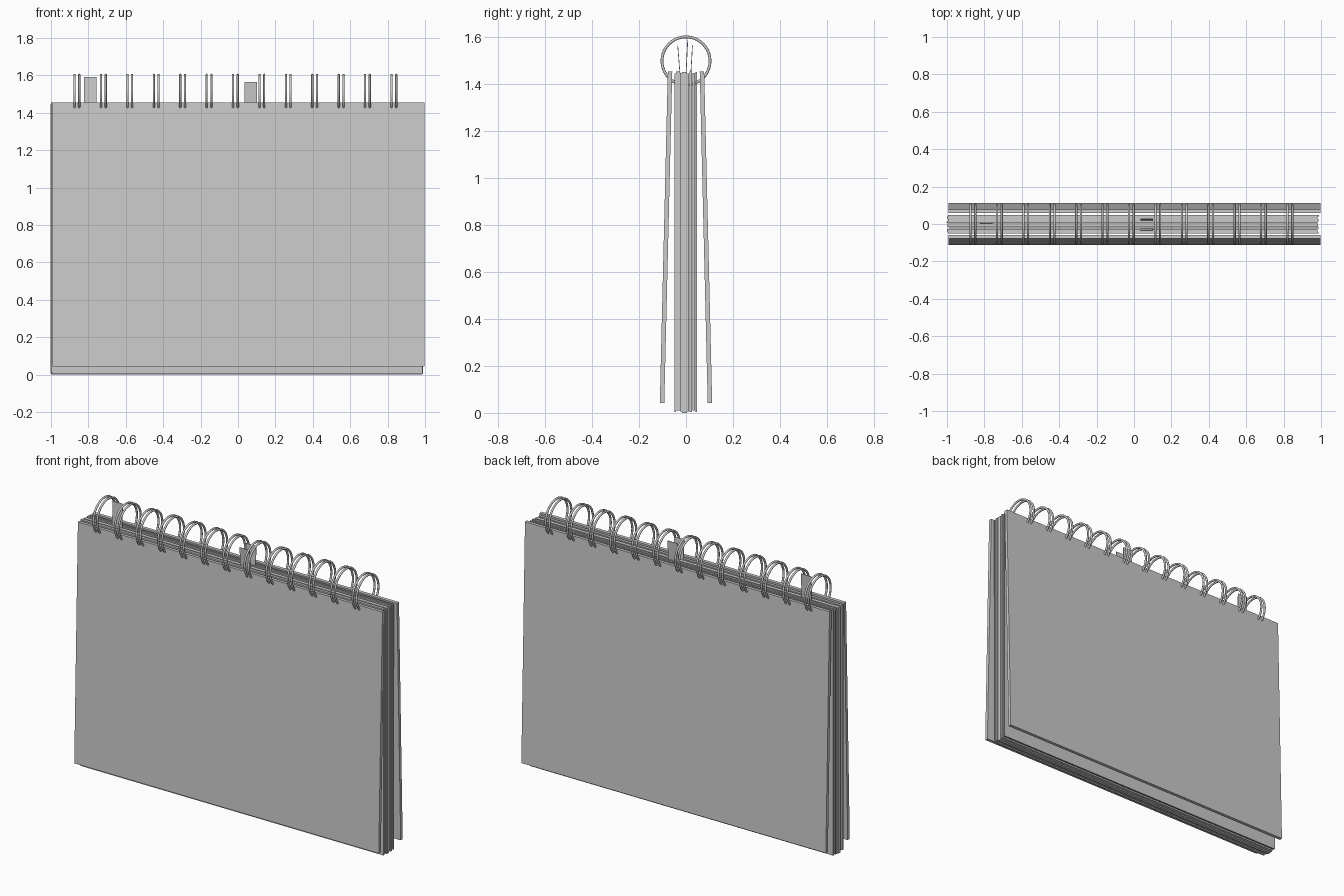
import bpy, math

if "Cube" in bpy.data.objects:
    bpy.data.objects.remove(bpy.data.objects["Cube"])


def slab(name, cx, cy, cz, sx, sy, sz, tilt=0.0):
    """Box with its tilt about the x axis."""
    bpy.ops.mesh.primitive_cube_add(size=1, location=(cx, cy, cz), rotation=(tilt, 0, 0))
    ob = bpy.context.object
    ob.name = name
    ob.scale = (sx, sy, sz)
    bpy.ops.object.transform_apply(location=False, rotation=False, scale=True)
    return ob


# Splayed covers
lean = math.atan2(0.034, 1.41)
for name, side in (("front_cover", -1), ("back_cover", 1)):
    slab(name, 0.003, side * 0.085, 0.749, 1.99, 0.019, 1.413, side * lean)

# Page bundles: y start, y end, x shift, bottom, top
bundles = [
    (-0.050, -0.043, 0.000, 0.004, 1.446),
    (-0.042, -0.026, -0.006, 0.010, 1.454),
    (-0.025, -0.018, 0.002, 0.005, 1.448),
    (-0.017, 0.004, -0.003, 0.000, 1.452),
    (0.005, 0.013, -0.007, 0.006, 1.446),
    (0.014, 0.026, 0.000, 0.003, 1.454),
    (0.027, 0.039, -0.005, 0.011, 1.449),
    (0.040, 0.047, 0.001, 0.004, 1.453),
]
for i, (y0, y1, dx, z0, z1) in enumerate(bundles):
    slab(f"page_bundle_{i + 1}", dx - 0.004, (y0 + y1) / 2, (z0 + z1) / 2,
         1.982, y1 - y0, z1 - z0)

# Index tabs: x, y, top, lean
for i, (x, y, top, tilt) in enumerate([(-0.79, 0.003, 1.592, -0.05),
                                       (0.068, -0.029, 1.565, 0.08),
                                       (0.068, 0.023, 1.565, -0.06)]):
    slab(f"index_tab_{i + 1}", x, y, (top + 1.41) / 2, 0.066, 0.003, top - 1.41, tilt)

# Twin wire rings
for i in range(13):
    for side, dx in (("left", -0.0125), ("right", 0.0125)):
        bpy.ops.mesh.primitive_torus_add(
            location=(-0.861 + i * 0.1412 + dx, 0, 1.5),
            rotation=(0, math.pi / 2, 0), major_segments=40, minor_segments=10,
            major_radius=0.1025, minor_radius=0.006)
        ring = bpy.context.object
        ring.name = f"wire_ring_{i + 1}_{side}"
        bpy.ops.object.shade_smooth()
